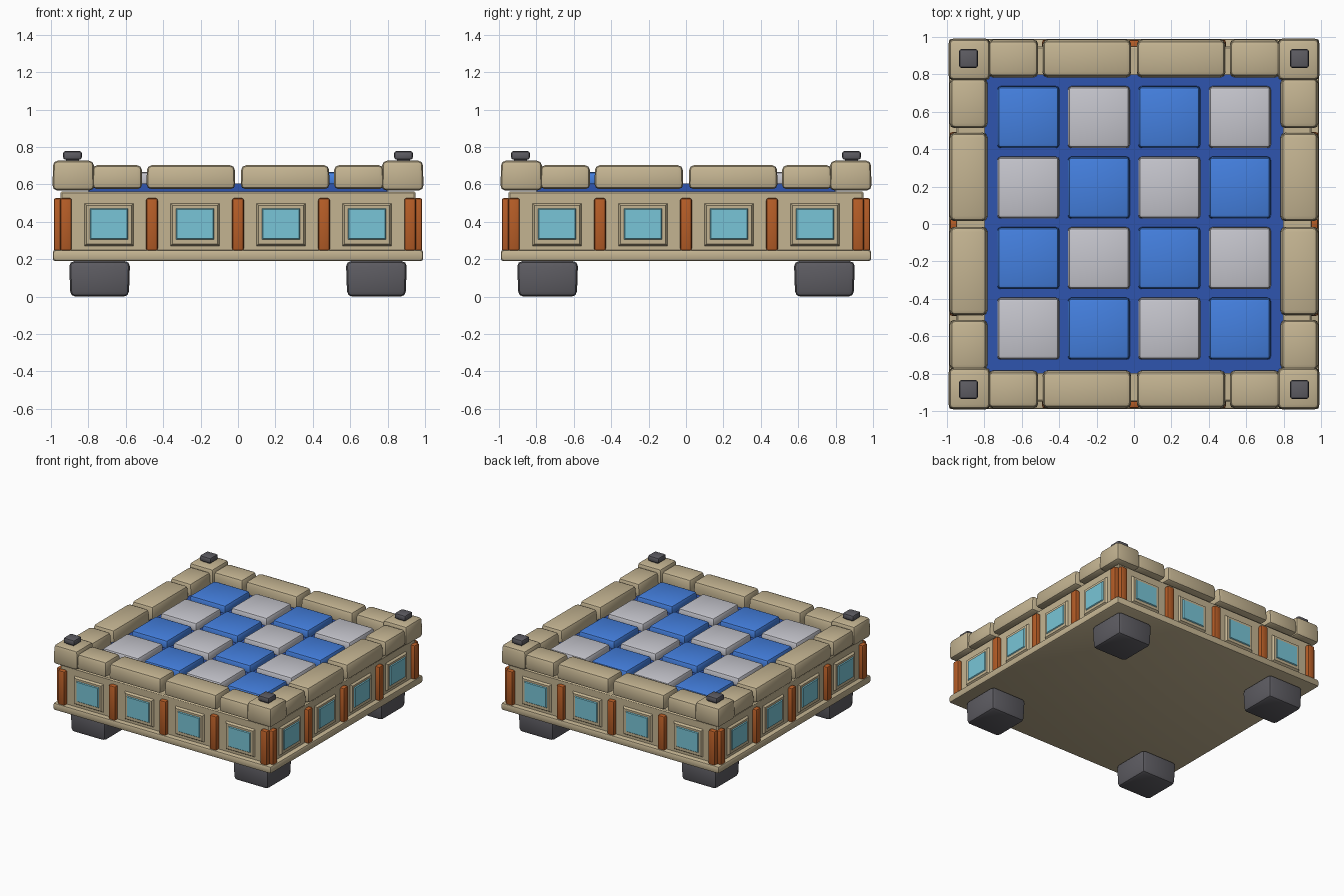
import bpy, bmesh, math
from mathutils import Matrix, Vector

if "Cube" in bpy.data.objects:
    bpy.data.objects.remove(bpy.data.objects["Cube"])


def mat(name, rgb):
    m = bpy.data.materials.new(name)
    m.diffuse_color = (*rgb, 1)
    m.use_nodes = True
    m.node_tree.nodes["Principled BSDF"].inputs["Base Color"].default_value = m.diffuse_color
    return m


STONE = mat("sandstone", (0.55, 0.455, 0.285))
BLUE = mat("bright blue", (0.058, 0.215, 0.74))
DARK_BLUE = mat("deep blue", (0.028, 0.09, 0.43))
PALE = mat("pale grey", (0.56, 0.56, 0.61))
IRON = mat("dark grey", (0.11, 0.107, 0.122))
COPPER = mat("copper", (0.47, 0.11, 0.02))
GLASS = mat("pale cyan", (0.19, 0.56, 0.68))


def block(name, lo, hi, material, bevel=0.02, taper=(1, 1), low_taper=1.0, turn=0, segs=2):
    """Bevelled box between two corners; taper scales the top, low_taper the bottom,
    turn rotates the finished part about the z axis."""
    lo, hi = Vector(lo), Vector(hi)
    c, s = (lo + hi) / 2, hi - lo
    bm = bmesh.new()
    bmesh.ops.create_cube(bm, size=1)
    for v in bm.verts:
        t = taper if v.co.z > 0 else (low_taper, low_taper)
        v.co = Vector((v.co.x * s.x * t[0], v.co.y * s.y * t[1], v.co.z * s.z)) + c
    if bevel:
        bmesh.ops.bevel(bm, geom=bm.edges[:], offset=bevel, segments=segs,
                        profile=0.5, affect='EDGES', clamp_overlap=True)
    bm.transform(Matrix.Rotation(turn, 4, 'Z'))
    bmesh.ops.recalc_face_normals(bm, faces=bm.faces[:])
    for f in bm.faces:
        f.smooth = True
    me = bpy.data.meshes.new(name)
    bm.to_mesh(me)
    bm.free()
    me.materials.append(material)
    ob = bpy.data.objects.new(name, me)
    bpy.context.collection.objects.link(ob)
    return ob


def panel(name, x, z, w, h, y0, y1, inset, material, turn):
    """Raised plate on the front wall whose outer face is smaller than its back."""
    bm = bmesh.new()
    rings = []
    for y, k in ((y0, 0), (y1, inset)):
        rings.append([bm.verts.new((x + a * (w / 2 - k), y, z + b * (h / 2 - k)))
                      for a, b in ((-1, -1), (1, -1), (1, 1), (-1, 1))])
    for i in range(4):
        j = (i + 1) % 4
        bm.faces.new((rings[0][i], rings[0][j], rings[1][j], rings[1][i]))
    bm.faces.new(rings[1])
    bm.faces.new(rings[0][::-1])
    bm.transform(Matrix.Rotation(turn, 4, 'Z'))
    bmesh.ops.recalc_face_normals(bm, faces=bm.faces[:])
    me = bpy.data.meshes.new(name)
    bm.to_mesh(me)
    bm.free()
    me.materials.append(material)
    bpy.context.collection.objects.link(bpy.data.objects.new(name, me))


# Base plate, wall body and floor slab
block("base_plate", (-0.99, -0.99, 0.19), (0.99, 0.99, 0.25), STONE, 0.015)
block("wall_body", (-0.95, -0.95, 0.24), (0.95, 0.95, 0.562), STONE, 0.008, segs=1)
block("floor_slab", (-0.80, -0.80, 0.55), (0.80, 0.80, 0.605), DARK_BLUE, 0)

# Checkered floor tiles
for i in range(4):
    for j in range(4):
        x, y = -0.565 + i * 0.377, -0.56 + j * 0.377
        blue = (i + j) % 2 == 1
        block("blue_tile" if blue else "grey_tile", (x - 0.167, y - 0.167, 0.595),
              (x + 0.167, y + 0.167, 0.667), BLUE if blue else PALE, 0.018,
              taper=(0.97, 0.97))

# Feet, corner blocks and studs
for sx in (-1, 1):
    for sy in (-1, 1):
        cx, cy = 0.74 * sx, 0.74 * sy
        block("foot", (cx - 0.163, cy - 0.163, 0.0), (cx + 0.163, cy + 0.163, 0.19),
              IRON, 0.028, low_taper=0.96)
        cx, cy = 0.88 * sx, 0.88 * sy
        block("corner_block", (cx - 0.112, cy - 0.112, 0.568),
              (cx + 0.112, cy + 0.112, 0.727), STONE, 0.025, taper=(0.97, 0.97))
        cx, cy = 0.885 * sx, 0.885 * sy
        block("stud_neck", (cx - 0.035, cy - 0.035, 0.71),
              (cx + 0.035, cy + 0.035, 0.745), IRON, 0)
        block("corner_stud", (cx - 0.05, cy - 0.05, 0.733),
              (cx + 0.05, cy + 0.05, 0.778), IRON, 0.012)

# Four identical sides: rail blocks, pillars and windows
for k in range(4):
    a = k * math.pi / 2
    for x0, x1 in ((-0.78, -0.512), (-0.49, -0.014), (0.014, 0.49), (0.512, 0.78)):
        block("rail_block", (x0, -0.988, 0.575), (x1, -0.782, 0.703), STONE, 0.026,
              taper=(0.985, 0.93), turn=a)
    for x in (-0.92, -0.46, 0, 0.46, 0.92):
        block("pillar", (x - 0.031, -0.985, 0.245), (x + 0.031, -0.93, 0.527), COPPER,
              0.012, turn=a)
    for x in (-0.69, -0.23, 0.23, 0.69):
        panel("window_frame", x, 0.385, 0.27, 0.235, -0.945, -0.966, 0.014, STONE, a)
        panel("window_glass", x, 0.388, 0.204, 0.168, -0.965, -0.973, 0.006, GLASS, a)

# Smooth shading with crisp edges
bpy.ops.object.select_all(action='SELECT')
bpy.context.view_layer.objects.active = bpy.context.scene.objects[0]
bpy.ops.object.shade_smooth_by_angle(angle=math.radians(40))
